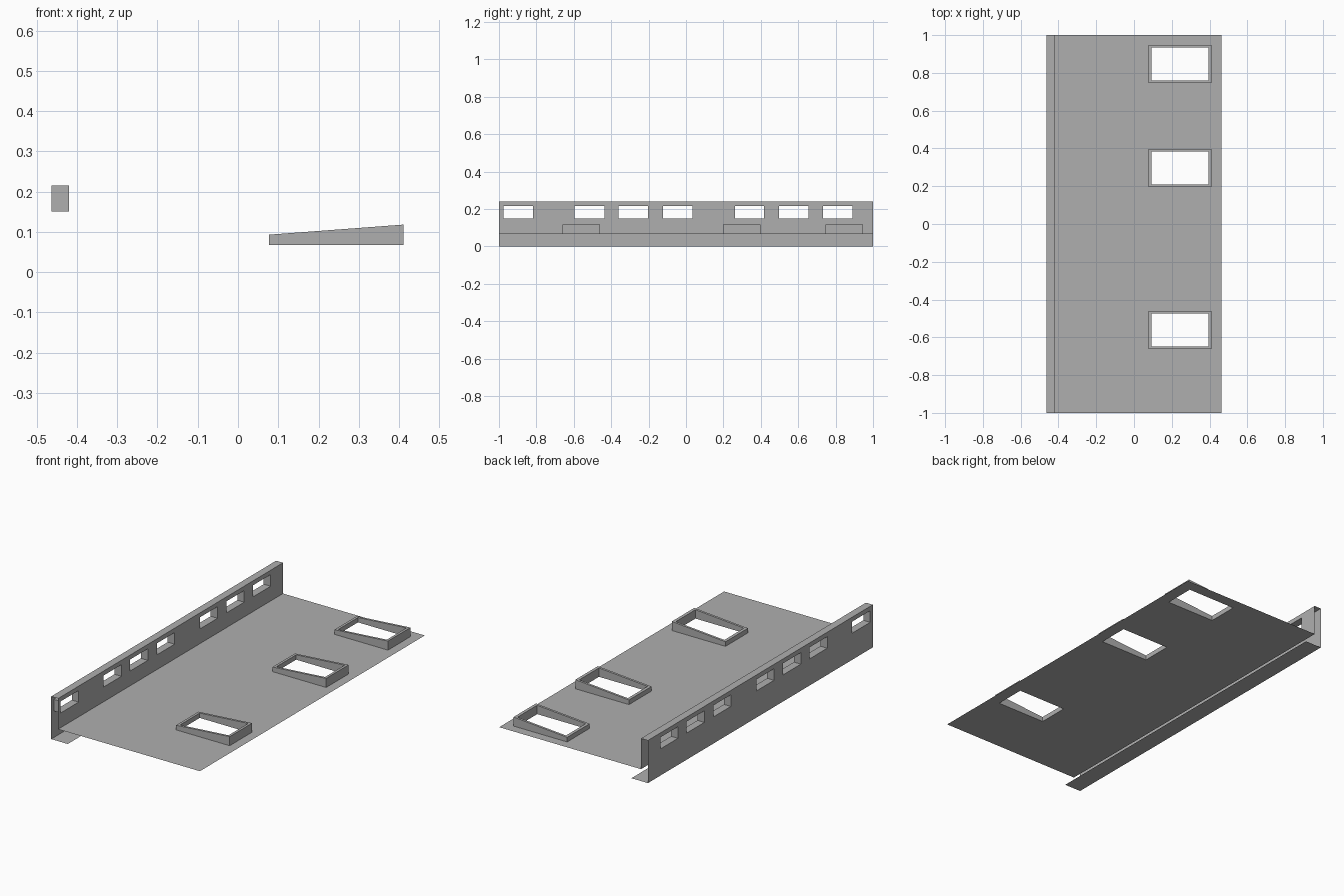
import bpy
import bmesh

cube = bpy.data.objects.get("Cube")
if cube:
    bpy.data.objects.remove(cube, do_unlink=True)

# Single flat colour
grey = bpy.data.materials.new("plain_grey")
grey.use_nodes = True
colour = (0.43, 0.43, 0.43, 1)
grey.diffuse_color = colour
grey.node_tree.nodes["Principled BSDF"].inputs["Base Color"].default_value = colour

# Main dimensions
WALL_OUT, WALL_IN, EAVE = -0.463, -0.42, 0.463
FLANGE_IN, DECK_Z, TOP_Z = -0.36, 0.067, 0.24
SILL, HEAD = 0.15, 0.215
WINDOWS = [(-0.977, -0.817), (-0.595, -0.437), (-0.36, -0.202), (-0.122, 0.036),
           (0.263, 0.418), (0.498, 0.655), (0.733, 0.89)]
CURB_X, CURB_HALF, RIM = (0.077, 0.411), 0.1, 0.016
CURB_Y = [-0.561, 0.297, 0.847]
CURB_LOW, CURB_HIGH = 0.093, 0.118


def finish(name, bm):
    bmesh.ops.remove_doubles(bm, verts=bm.verts, dist=1e-5)
    mesh = bpy.data.meshes.new(name)
    bm.to_mesh(mesh)
    bm.free()
    mesh.materials.append(grey)
    obj = bpy.data.objects.new(name, mesh)
    bpy.context.collection.objects.link(obj)
    return obj


def add_face(bm, points):
    bm.faces.new([bm.verts.new(p) for p in points])


def sheet(name, u_range, v_range, holes, place, flip=False):
    """Thin rectangle with rectangular holes, placed by a (u, v) -> point rule."""
    us = sorted(set(u_range) | {u for h in holes for u in h[0]})
    vs = sorted(set(v_range) | {v for h in holes for v in h[1]})
    bm = bmesh.new()
    for u0, u1 in zip(us, us[1:]):
        for v0, v1 in zip(vs, vs[1:]):
            um, vm = (u0 + u1) / 2, (v0 + v1) / 2
            if any(h[0][0] < um < h[0][1] and h[1][0] < vm < h[1][1] for h in holes):
                continue
            corners = [(u0, v0), (u1, v0), (u1, v1), (u0, v1)]
            add_face(bm, [place(*c) for c in (corners[::-1] if flip else corners)])
    bmesh.ops.remove_doubles(bm, verts=bm.verts, dist=1e-5)
    bmesh.ops.dissolve_limit(bm, angle_limit=0.01, verts=bm.verts, edges=bm.edges)
    return finish(name, bm)


def bridge(bm, loop_a, loop_b):
    """Band of quads between two closed loops of points."""
    n = len(loop_a)
    for i in range(n):
        j = (i + 1) % n
        add_face(bm, [loop_a[i], loop_a[j], loop_b[j], loop_b[i]])


# Parapet wall: outer and inner skins, cap and bottom flange, ends left open
openings = [(w, (SILL, HEAD)) for w in WINDOWS]
sheet("outer_wall", (-1, 1), (0, TOP_Z), openings,
      lambda y, z: (WALL_OUT, y, z), flip=True)
sheet("inner_wall", (-1, 1), (DECK_Z, TOP_Z), openings,
      lambda y, z: (WALL_IN, y, z))
sheet("wall_cap", (WALL_OUT, WALL_IN), (-1, 1), [], lambda x, y: (x, y, TOP_Z))
sheet("bottom_flange", (WALL_OUT, FLANGE_IN), (-1, 1), [], lambda x, y: (x, y, 0))

# Window reveals through the wall
for i, (y0, y1) in enumerate(WINDOWS):
    ring = [(y0, SILL), (y1, SILL), (y1, HEAD), (y0, HEAD)]
    bm = bmesh.new()
    bridge(bm, [(WALL_IN, y, z) for y, z in ring], [(WALL_OUT, y, z) for y, z in ring])
    for f in bm.faces:
        f.normal_update()
    bmesh.ops.reverse_faces(bm, faces=[
        f for f in bm.faces
        if f.normal.y * (f.calc_center_median().y - (y0 + y1) / 2)
        + f.normal.z * (f.calc_center_median().z - (SILL + HEAD) / 2) > 0])
    finish(f"window_reveal_{i + 1}", bm)

# Roof deck with skylight openings
inner_x = (CURB_X[0] + RIM, CURB_X[1] - RIM)
deck_holes = [(inner_x, (c - CURB_HALF + RIM * 0.8, c + CURB_HALF - RIM * 0.8)) for c in CURB_Y]
sheet("roof_deck", (WALL_IN, EAVE), (-1, 1), deck_holes, lambda x, y: (x, y, DECK_Z))


# Sloped skylight curbs
def slope(x):
    t = (x - CURB_X[0]) / (CURB_X[1] - CURB_X[0])
    return CURB_LOW + t * (CURB_HIGH - CURB_LOW)


def rectangle(xs, ys, height):
    pts = [(xs[0], ys[0]), (xs[1], ys[0]), (xs[1], ys[1]), (xs[0], ys[1])]
    return [(x, y, height(x)) for x, y in pts]


for i, (centre, hole) in enumerate(zip(CURB_Y, deck_holes)):
    outer_y = (centre - CURB_HALF, centre + CURB_HALF)
    loops = [rectangle(CURB_X, outer_y, lambda x: DECK_Z),
             rectangle(CURB_X, outer_y, slope),
             rectangle(*hole, slope),
             rectangle(*hole, lambda x: DECK_Z)]
    bm = bmesh.new()
    for a, b in zip(loops, loops[1:]):
        bridge(bm, a, b)
    finish(f"skylight_curb_{i + 1}", bm)
